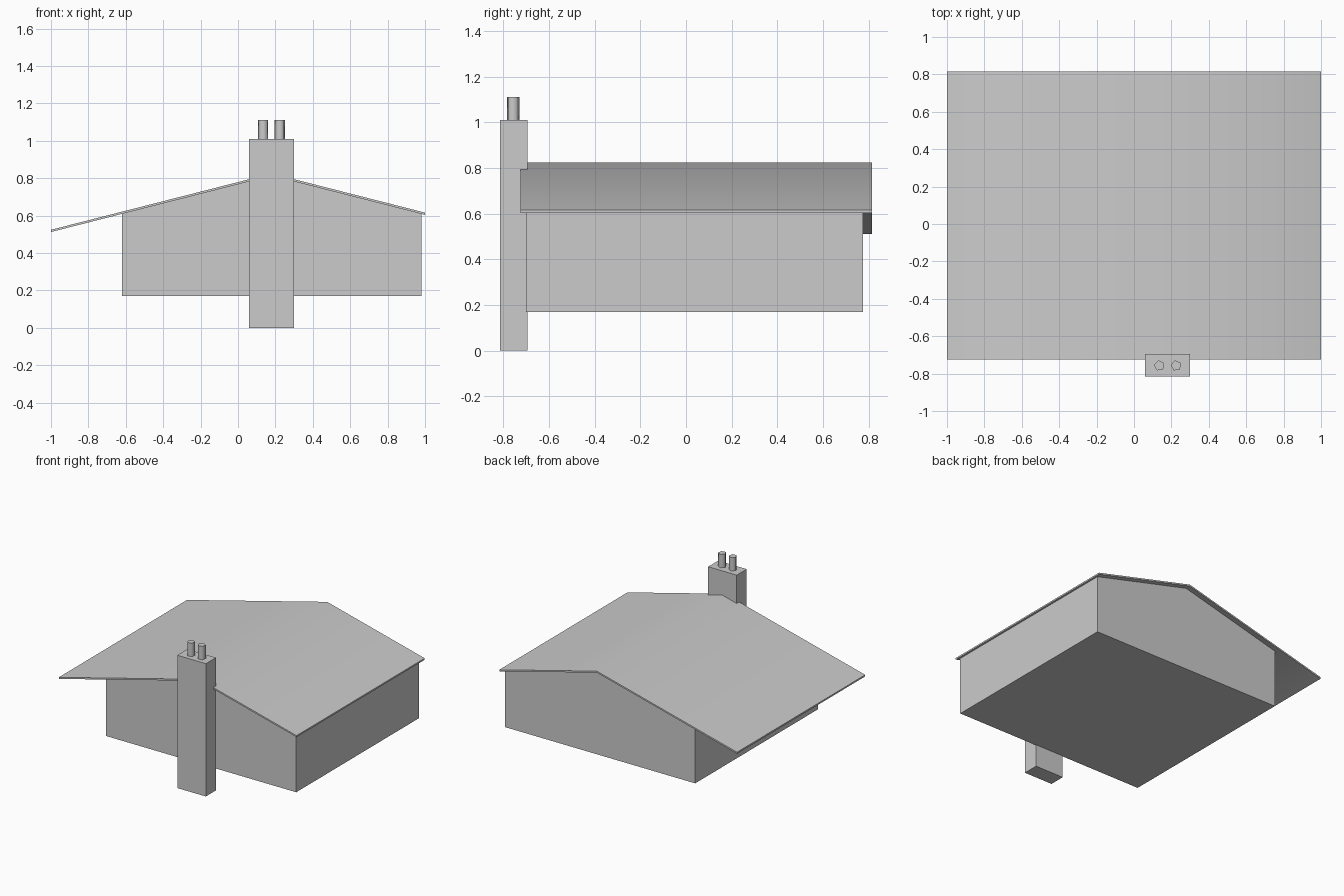
import bpy, bmesh, math

if "Cube" in bpy.data.objects:
    bpy.data.objects.remove(bpy.data.objects["Cube"])


def extrude_profile(name, profile, y0, y1):
    """Extrude an (x, z) outline along y into a closed solid."""
    bm = bmesh.new()
    face = bm.faces.new([bm.verts.new((x, y0, z)) for x, z in profile])
    out = bmesh.ops.extrude_face_region(bm, geom=[face], use_keep_orig=True)
    verts = [g for g in out["geom"] if isinstance(g, bmesh.types.BMVert)]
    bmesh.ops.translate(bm, verts=verts, vec=(0, y1 - y0, 0))
    bmesh.ops.recalc_face_normals(bm, faces=bm.faces)
    mesh = bpy.data.meshes.new(name)
    bm.to_mesh(mesh)
    bm.free()
    obj = bpy.data.objects.new(name, mesh)
    bpy.context.collection.objects.link(obj)
    return obj


def smooth(obj, degrees):
    bpy.ops.object.select_all(action='DESELECT')
    obj.select_set(True)
    bpy.context.view_layer.objects.active = obj
    bpy.ops.object.shade_smooth_by_angle(angle=math.radians(degrees))


RIDGE_X, RIDGE_Z, PITCH, THICK = 0.18, 0.825, 0.255, 0.012


def roof_z(x):
    return RIDGE_Z - PITCH * abs(x - RIDGE_X)


# Gabled wall block, reaching up to the underside of the roof
left, right, floor = -0.62, 0.98, 0.17
extrude_profile("walls", [(left, floor), (right, floor),
                          (right, roof_z(right) - THICK),
                          (RIDGE_X, RIDGE_Z - THICK),
                          (left, roof_z(left) - THICK)], -0.70, 0.775)

# Thin roof with a deep overhang on the left
xs = [-1.0, RIDGE_X, 1.0]
roof = extrude_profile("roof", [(x, roof_z(x)) for x in xs] +
                       [(x, roof_z(x) - THICK) for x in reversed(xs)],
                       -0.725, 0.815)
smooth(roof, 30)

# Chimney stack on the front gable
extrude_profile("chimney", [(0.06, 0), (0.30, 0), (0.30, 1.01), (0.06, 1.01)],
                -0.815, -0.695)

# Two five-sided chimney pots
for side, x in (("left", 0.135), ("right", 0.225)):
    bpy.ops.mesh.primitive_cylinder_add(vertices=5, radius=0.029, depth=0.11,
                                        location=(x, -0.757, 1.057),
                                        rotation=(0, 0, math.radians(10)))
    pot = bpy.context.object
    pot.name = f"chimney_pot_{side}"
    smooth(pot, 80)
